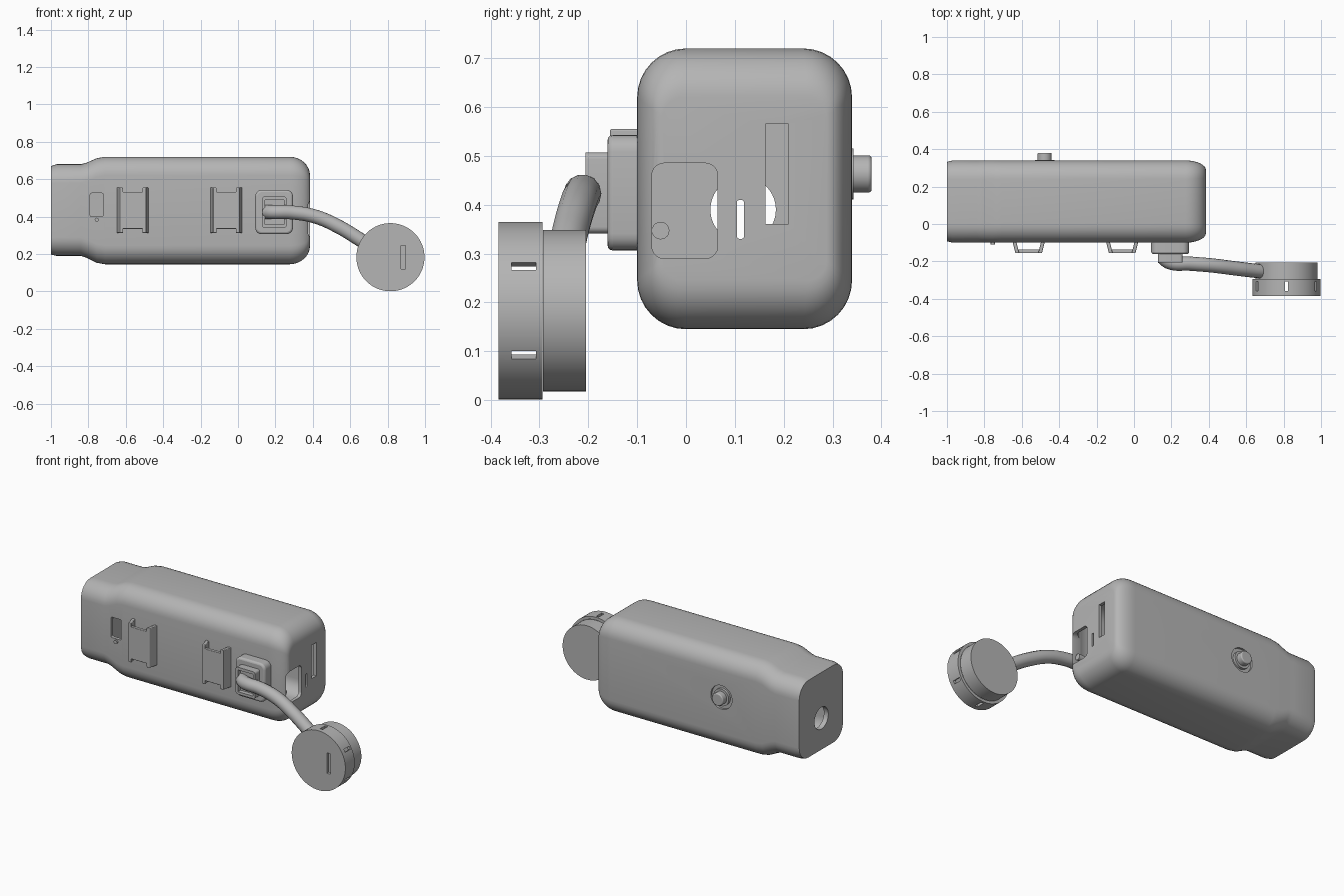
import bpy, bmesh, math
from mathutils import Matrix, Vector

if "Cube" in bpy.data.objects:
    bpy.data.objects.remove(bpy.data.objects["Cube"], do_unlink=True)

GREY = (0.46, 0.46, 0.46, 1)
grey = bpy.data.materials.new("plain grey")
grey.use_nodes = True
grey.diffuse_color = GREY
grey.node_tree.nodes["Principled BSDF"].inputs["Base Color"].default_value = GREY


def finish(name, bm):
    bmesh.ops.recalc_face_normals(bm, faces=bm.faces)
    mesh = bpy.data.meshes.new(name)
    bm.to_mesh(mesh)
    bm.free()
    mesh.materials.append(grey)
    ob = bpy.data.objects.new(name, mesh)
    bpy.context.collection.objects.link(ob)
    return ob


def smooth(ob, angle=35):
    bpy.ops.object.select_all(action='DESELECT')
    ob.select_set(True)
    bpy.context.view_layer.objects.active = ob
    bpy.ops.object.shade_smooth_by_angle(angle=math.radians(angle))


def box(name, lo, hi, axis=None, radius=0.0):
    """Box from corner to corner; edges running along axis may be rounded."""
    lo, hi = Vector(lo), Vector(hi)
    bm = bmesh.new()
    bmesh.ops.create_cube(bm, size=1)
    for v in bm.verts:
        v.co = Vector(c * s for c, s in zip(v.co, hi - lo)) + (lo + hi) / 2
    if radius:
        edges = [e for e in bm.edges
                 if abs((e.verts[0].co - e.verts[1].co).normalized()[axis]) > 0.9]
        bmesh.ops.bevel(bm, geom=edges, offset=radius, segments=5,
                        profile=0.5, affect='EDGES')
    return finish(name, bm)


def cylinder(name, centre, r, depth, axis='Y', sides=64):
    bm = bmesh.new()
    rot = Matrix.Rotation(math.pi / 2, 4, 'X' if axis == 'Y' else 'Y')
    bmesh.ops.create_cone(bm, cap_ends=True, segments=sides, radius1=r, radius2=r,
                          depth=depth, matrix=Matrix.Translation(centre) @ rot)
    return finish(name, bm)


def cut(ob, *cutters):
    for c in cutters:
        c.hide_render = True
        c.hide_viewport = True
        c.display_type = 'WIRE'
        m = ob.modifiers.new("cut", 'BOOLEAN')
        m.operation, m.solver, m.object = 'DIFFERENCE', 'EXACT', c
    # apply the cuts and drop the cutters
    deps = bpy.context.evaluated_depsgraph_get()
    mesh = bpy.data.meshes.new_from_object(ob.evaluated_get(deps))
    ob.modifiers.clear()
    ob.data = mesh
    for c in cutters:
        bpy.data.objects.remove(c, do_unlink=True)


def round_edges(ob, width, segments=3):
    m = ob.modifiers.new("round", 'BEVEL')
    m.width, m.segments, m.angle_limit = width, segments, math.radians(50)


def loft(name, rings, inset=0.0):
    """Skin rounded rectangles (x, y0, y1, z0, z1, radius) along x."""
    bm, loops, steps = bmesh.new(), [], 8
    for x, y0, y1, z0, z1, r in rings:
        y0, y1, z0, z1 = y0 + inset, y1 - inset, z0 + inset, z1 - inset
        r = max(r - inset, 0.01)
        loop = []
        corners = [(y1 - r, z1 - r), (y0 + r, z1 - r), (y0 + r, z0 + r), (y1 - r, z0 + r)]
        for k, (cy, cz) in enumerate(corners):
            for i in range(steps + 1):
                a = math.pi / 2 * (k + i / steps)
                loop.append(bm.verts.new((x, cy + r * math.cos(a), cz + r * math.sin(a))))
        loops.append(loop)
    for a, b in zip(loops, loops[1:]):
        for i in range(len(a)):
            j = (i + 1) % len(a)
            bm.faces.new((a[i], a[j], b[j], b[i]))
    bm.faces.new(loops[0])
    bm.faces.new(loops[-1])
    return finish(name, bm)


# Hollow housing with a narrower neck and a domed right end
rings = [(-1.0, -0.092, 0.332, 0.197, 0.67, 0.09), (-0.97, -0.1, 0.34, 0.19, 0.68, 0.1),
         (-0.84, -0.1, 0.34, 0.19, 0.68, 0.1), (-0.81, -0.1, 0.34, 0.18, 0.688, 0.1),
         (-0.755, -0.1, 0.34, 0.153, 0.712, 0.1), (-0.71, -0.1, 0.34, 0.145, 0.72, 0.1)]
for i in range(9):
    a = math.pi / 2 * i / 8
    s = 1 - math.cos(a)
    rings.append((0.275 + 0.11 * math.sin(a), -0.1 + 0.052 * s, 0.34 - 0.052 * s,
                  0.145 + 0.1 * s, 0.72 - 0.1 * s, 0.1 - 0.06 * s))
housing = loft("housing", rings)
inner = [(min(max(r[0], -0.97), 0.385) - 0.02 * (r[0] > 0),) + r[1:] for r in rings[1:]]
cut(housing,
    loft("cavity", inner, 0.02),
    cylinder("end_hole", (-1, 0.117, 0.39), 0.067, 0.2, 'X'),
    box("port_opening", (0.3, -0.07, 0.29), (0.5, 0.065, 0.485), 0, 0.025),
    box("long_slot", (0.3, 0.163, 0.36), (0.5, 0.21, 0.565)),
    box("small_slot", (0.3, 0.104, 0.33), (0.5, 0.119, 0.41), 0, 0.006),
    box("window", (-0.79, -0.2, 0.4), (-0.722, -0.05, 0.525), 1, 0.006),
    cylinder("button_recess", (-0.478, 0.34, 0.463), 0.072, 0.026))
smooth(housing)

# Button on the back and small light on the front
button_ring = cylinder("button_ring", (-0.478, 0.333, 0.463), 0.052, 0.02)
button = cylinder("button", (-0.478, 0.35, 0.463), 0.038, 0.06)
round_edges(button, 0.006)
light_dot = cylinder("light_dot", (-0.755, -0.1, 0.383), 0.011, 0.02, sides=24)
port_pin = cylinder("port_pin", (0.33, -0.052, 0.347), 0.018, 0.05, 'X', 24)
for ob in (button_ring, button, light_dot, port_pin):
    smooth(ob)

# Belt loops: a flat plate held off the housing by two slanted legs
for n, x in (("left", -0.063), ("right", -0.563)):
    plate = box(n + "_loop_plate", (x - 0.065, -0.156, 0.335), (x + 0.065, -0.136, 0.532))
    round_edges(plate, 0.003)
    for side in (-1, 1):
        leg = box(n + "_loop_leg", (-0.01, -0.156, 0.312), (0.01, -0.095, 0.555))
        for v in leg.data.vertices:
            v.co.x = x + side * (0.061 + (v.co.y + 0.156) * 0.25) + v.co.x
        round_edges(leg, 0.004)

# Cable socket: rounded base, then a smaller frame with a recess
socket_base = box("socket_base", (0.092, -0.161, 0.306), (0.294, -0.09, 0.543), 1, 0.035)
round_edges(socket_base, 0.012)
socket_frame = box("socket_frame", (0.128, -0.206, 0.341), (0.26, -0.15, 0.507), 1, 0.014)
cut(socket_frame, box("frame_recess", (0.144, -0.3, 0.357), (0.245, -0.18, 0.49)))
for ob in (socket_base, socket_frame):
    smooth(ob)

# Cable sweeping out to the round sensor
curve = bpy.data.curves.new("cable", 'CURVE')
curve.dimensions = '3D'
curve.bevel_depth, curve.bevel_resolution = 0.038, 5
curve.use_fill_caps = True
path = [(0.15, -0.175, 0.424), (0.19, -0.204, 0.424), (0.3, -0.212, 0.421),
        (0.42, -0.222, 0.398), (0.54, -0.237, 0.345), (0.64, -0.249, 0.285), (0.7, -0.255, 0.245)]
spline = curve.splines.new('BEZIER')
spline.bezier_points.add(len(path) - 1)
for p, co in zip(spline.bezier_points, path):
    p.co = co
    p.handle_left_type = p.handle_right_type = 'AUTO'
curve.materials.append(grey)
cable = bpy.data.objects.new("cable", curve)
bpy.context.collection.objects.link(cable)

# Round sensor: rear disc and a hollow front cap with notches in its rim
CX, CZ = 0.815, 0.183
sensor_disc = cylinder("sensor_disc", (CX, -0.249, CZ), 0.165, 0.088, sides=96)
sensor_cap = cylinder("sensor_cap", (CX, -0.339, CZ), 0.182, 0.09, sides=96)
notches = []
for k in range(3):
    notch = box("notch", (-0.3, -0.357, -0.009), (0.3, -0.307, 0.009))
    notch.data.transform(Matrix.Translation((CX, 0, CZ)) @
                         Matrix.Rotation(math.radians(30 + 60 * k), 4, 'Y'))
    notches.append(notch)
cut(sensor_cap,
    cylinder("cap_cavity", (CX, -0.32, CZ), 0.165, 0.09, sides=96),
    box("cap_slot", (0.872, -0.5, 0.12), (0.896, -0.35, 0.245)), *notches)
for ob in (sensor_disc, sensor_cap):
    smooth(ob)
